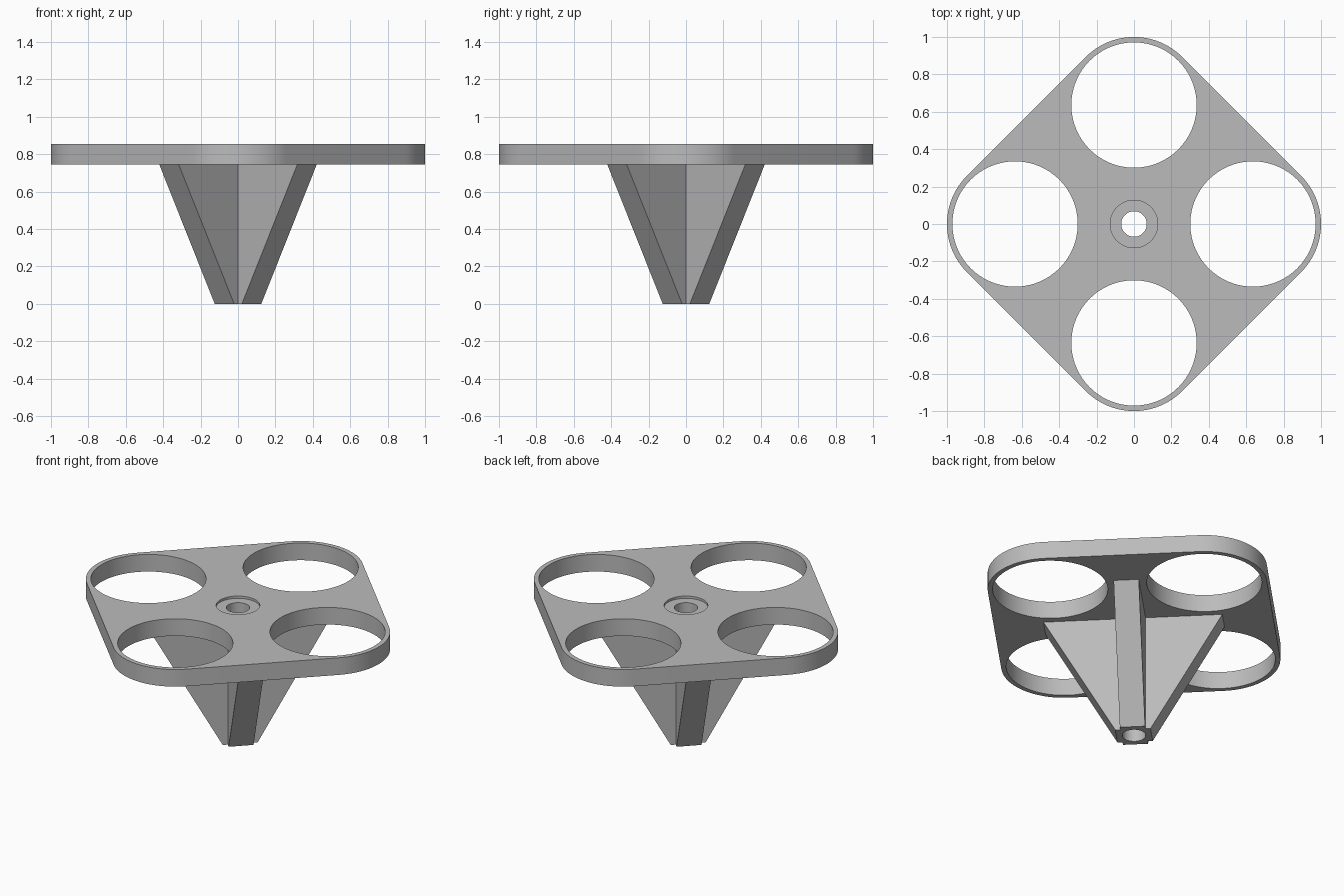
import bpy, bmesh, math
from mathutils import Matrix

if "Cube" in bpy.data.objects:
    bpy.data.objects.remove(bpy.data.objects["Cube"])

PLATE_BOTTOM, PLATE_TOP = 0.745, 0.855
POCKET = 0.636          # distance of each ring from the centre
HOLE_R, RIM_R = 0.335, 0.364
BORE_R, RECESS_R, RECESS_DEPTH = 0.068, 0.127, 0.015
FIN_WIDTH = 0.147

grey = bpy.data.materials.new("plain grey")
grey.use_nodes = True
colour = (0.5, 0.5, 0.5, 1)
grey.diffuse_color = colour
grey.node_tree.nodes["Principled BSDF"].inputs["Base Color"].default_value = colour


def prism(name, outline, depth, matrix=Matrix()):
    """Extrude a flat outline along its local z, then place it."""
    bm = bmesh.new()
    face = bm.faces.new([bm.verts.new((x, y, 0)) for x, y in outline])
    moved = bmesh.ops.extrude_face_region(bm, geom=[face])["geom"]
    bmesh.ops.translate(bm, vec=(0, 0, depth),
                        verts=[v for v in moved if isinstance(v, bmesh.types.BMVert)])
    bmesh.ops.recalc_face_normals(bm, faces=bm.faces)
    bm.transform(matrix)
    mesh = bpy.data.meshes.new(name)
    bm.to_mesh(mesh)
    bm.free()
    mesh.materials.append(grey)
    obj = bpy.data.objects.new(name, mesh)
    bpy.context.collection.objects.link(obj)
    return obj


def disc(radius, count=96):
    return [(radius * math.cos(math.tau * i / count),
             radius * math.sin(math.tau * i / count)) for i in range(count)]


def combine(target, tool, operation):
    """Apply a boolean and remove the tool object."""
    tool.hide_render = True
    mod = target.modifiers.new("boolean", "BOOLEAN")
    mod.operation, mod.object, mod.solver = operation, tool, "EXACT"
    bpy.context.view_layer.objects.active = target
    bpy.ops.object.modifier_apply(modifier=mod.name)
    bpy.data.objects.remove(tool)


def cut_cylinder(target, radius, low, high, x=0, y=0):
    tool = prism("cutter", disc(radius), high - low, Matrix.Translation((x, y, low)))
    combine(target, tool, "DIFFERENCE")


# Rounded diamond plate: a quarter-turn arc at each corner
outline = []
for corner in range(4):
    mid = corner * math.pi / 2
    for i in range(25):
        a = mid + math.pi / 2 * (i / 24 - 0.5)
        outline.append((POCKET * math.cos(mid) + RIM_R * math.cos(a),
                        POCKET * math.sin(mid) + RIM_R * math.sin(a)))
plate = prism("holder_plate", outline, PLATE_TOP - PLATE_BOTTOM,
              Matrix.Translation((0, 0, PLATE_BOTTOM)))

# Four large round openings, the shallow recess and the central bore
for x, y in ((1, 0), (0, 1), (-1, 0), (0, -1)):
    cut_cylinder(plate, HOLE_R, 0.5, 1, x * POCKET, y * POCKET)
cut_cylinder(plate, RECESS_R, PLATE_TOP - RECESS_DEPTH, 1)
cut_cylinder(plate, BORE_R, 0.5, 1)

# Tapered stem: two crossed diagonal fins, bored down the middle
taper = [(-0.103, 0), (0.103, 0), (0.522, PLATE_BOTTOM), (-0.522, PLATE_BOTTOM)]
fins = []
for angle in (45, 135):
    place = (Matrix.Rotation(math.radians(angle), 4, "Z")
             @ Matrix.Rotation(math.pi / 2, 4, "X")
             @ Matrix.Translation((0, 0, -FIN_WIDTH / 2)))
    fins.append(prism("crossed_fin_stem", taper, FIN_WIDTH, place))
stem = fins[0]
combine(stem, fins[1], "UNION")
cut_cylinder(stem, BORE_R, -0.1, 1)

# Smooth the round walls, keep the edges sharp
for obj in (plate, stem):
    bpy.ops.object.select_all(action="DESELECT")
    obj.select_set(True)
    bpy.context.view_layer.objects.active = obj
    bpy.ops.object.shade_smooth_by_angle(angle=math.radians(30))
